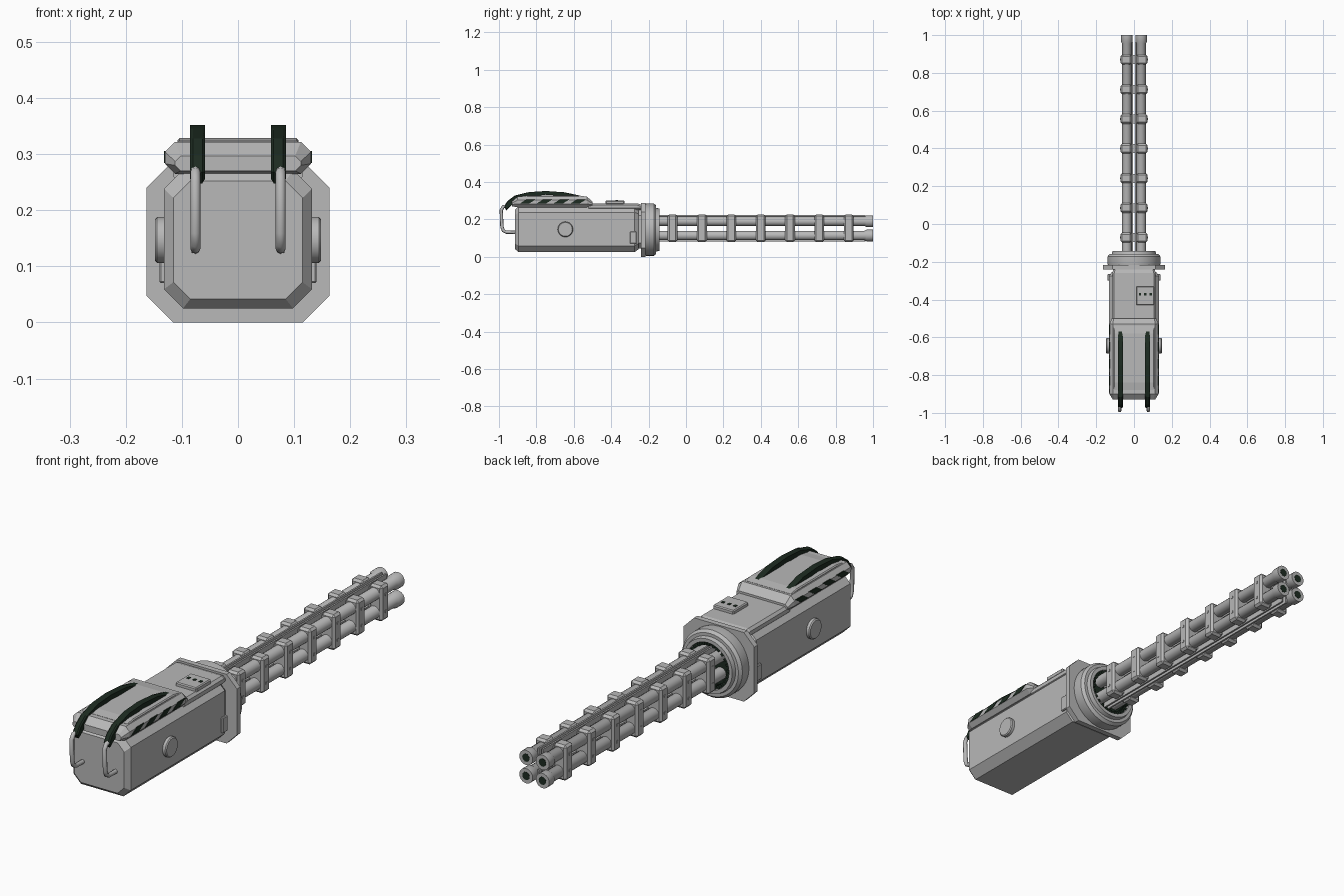
import bpy, bmesh, math
from mathutils import Matrix

if "Cube" in bpy.data.objects:
    bpy.data.objects.remove(bpy.data.objects["Cube"])


def material(name, rgb):
    m = bpy.data.materials.new(name)
    m.use_nodes = True
    m.diffuse_color = (*rgb, 1)
    m.node_tree.nodes["Principled BSDF"].inputs["Base Color"].default_value = (*rgb, 1)
    return m


grey = material("light grey metal", (0.48, 0.48, 0.48))
dark = material("dark green rubber", (0.012, 0.024, 0.015))


def finish(name, bm, mat, smooth=False):
    bmesh.ops.recalc_face_normals(bm, faces=bm.faces)
    me = bpy.data.meshes.new(name)
    bm.to_mesh(me)
    bm.free()
    me.materials.append(mat)
    if smooth:
        me.shade_smooth()
        me.set_sharp_from_angle(angle=math.radians(35))
    ob = bpy.data.objects.new(name, me)
    bpy.context.collection.objects.link(ob)
    return ob


def skin(bm, loops):
    """Join matching rings of points and cap both ends."""
    rings = [[bm.verts.new(p) for p in loop] for loop in loops]
    n = len(rings[0])
    for a, b in zip(rings, rings[1:]):
        for i in range(n):
            j = (i + 1) % n
            bm.faces.new((a[i], a[j], b[j], b[i]))
    bm.faces.new(rings[0])
    bm.faces.new(rings[-1])


def octagon(y, hw, z0, z1, c, x=0):
    right = [(hw - c, z0), (hw, z0 + c), (hw, z1 - c), (hw - c, z1)]
    pts = right + [(-a, b) for a, b in reversed(right)]
    return [(x + a, y, b) for a, b in pts]


def loft(name, sections, mat=grey):
    """Chamfered box: sections are (y, half width, bottom, top, chamfer)."""
    bm = bmesh.new()
    skin(bm, [octagon(*s) for s in sections])
    return finish(name, bm, mat)


def lathe(name, profile, x, z, mat=grey, sides=24):
    """Turned part along y: profile is (y, radius)."""
    bm = bmesh.new()
    turn = [2 * math.pi * i / sides for i in range(sides)]
    skin(bm, [[(x + r * math.cos(a), y, z + r * math.sin(a)) for a in turn]
              for y, r in profile])
    return finish(name, bm, mat, True)


def box(name, x, y, z, mat=grey, bevel=0.0):
    """Box from (min, max) pairs."""
    bm = bmesh.new()
    bmesh.ops.create_cube(bm, size=1)
    for v in bm.verts:
        for k, (lo, hi) in enumerate((x, y, z)):
            v.co[k] = hi if v.co[k] > 0 else lo
    if bevel:
        bmesh.ops.bevel(bm, geom=bm.edges[:], offset=bevel, segments=1, affect='EDGES')
    return finish(name, bm, mat)


def extrude_x(name, yz, x0, x1, mat, bevel=0.0):
    bm = bmesh.new()
    skin(bm, [[(x, y, z) for y, z in yz] for x in (x0, x1)])
    if bevel:
        long_edges = [e for e in bm.edges if abs(e.verts[0].co.x - e.verts[1].co.x) < 1e-5]
        bmesh.ops.bevel(bm, geom=long_edges, offset=bevel, segments=1, affect='EDGES')
    return finish(name, bm, mat)


# Receiver housing, neck and deck
loft("main_body", [(-0.915, 0.115, 0.042, 0.252, 0.03), (-0.895, 0.132, 0.025, 0.272, 0.034),
                   (-0.275, 0.132, 0.025, 0.272, 0.034), (-0.255, 0.118, 0.04, 0.26, 0.03)])
loft("neck", [(-0.26, 0.11, 0.045, 0.25, 0.03), (-0.23, 0.11, 0.045, 0.25, 0.03)])
loft("top_deck", [(-0.52, 0.115, 0.25, 0.286, 0.01), (-0.26, 0.115, 0.25, 0.286, 0.01),
                  (-0.235, 0.108, 0.25, 0.278, 0.01)])

# Top cover with raised panel
loft("top_cover", [(-0.93, 0.112, 0.27, 0.297, 0.01), (-0.9, 0.13, 0.265, 0.322, 0.018),
                   (-0.53, 0.13, 0.265, 0.322, 0.018), (-0.5, 0.118, 0.268, 0.295, 0.01)])
loft("cover_panel", [(-0.88, 0.108, 0.31, 0.323, 0.003), (-0.84, 0.108, 0.31, 0.329, 0.004),
                     (-0.58, 0.108, 0.31, 0.329, 0.004), (-0.54, 0.108, 0.31, 0.323, 0.003)])

# Sensor box with three dots
box("sensor_box", (0.012, 0.108), (-0.43, -0.33), (0.28, 0.301), bevel=0.004)
for i in range(3):
    x = 0.032 + 0.028 * i
    box("sensor_dot", (x - 0.006, x + 0.006), (-0.378, -0.364), (0.3, 0.303), dark)

# Parts repeated on both sides
for side, s in (("left", 1), ("right", -1)):
    # Slanted vents along the cover
    for i in range(4):
        y = -0.89 + 0.09 * i
        extrude_x(side + "_vent", [(y, 0.284), (y + 0.05, 0.284), (y + 0.085, 0.306),
                                   (y + 0.035, 0.306)], s * 0.128, s * 0.132, dark)

    # Round side cap
    cap = lathe(side + "_side_cap", [(0, 0.041), (0.014, 0.041), (0.018, 0.037)], 0, 0)
    cap.data.transform(Matrix.Translation((s * 0.13, -0.645, 0.147))
                       @ Matrix.Rotation(-s * math.pi / 2, 4, 'Z'))
    box(side + "_latch", sorted((s * 0.12, s * 0.14)), (-0.3, -0.265), (0.07, 0.135),
        bevel=0.003)

    # Curved rubber grip strip
    arc = [(-0.975, 0.268), (-0.955, 0.298), (-0.915, 0.328), (-0.84, 0.346),
           (-0.75, 0.352), (-0.65, 0.345), (-0.57, 0.328), (-0.51, 0.302)]
    under = [(y + (0.016 if y < -0.9 else 0), z - 0.02) for y, z in reversed(arc)]
    extrude_x(side + "_grip_strip", arc + under, s * 0.072 - 0.0135, s * 0.072 + 0.0135,
              dark, bevel=0.005)

    # Bent rear handle
    cu = bpy.data.curves.new(side + "_handle", 'CURVE')
    cu.dimensions = '3D'
    cu.bevel_depth = 0.009
    cu.bevel_resolution = 2
    cu.use_fill_caps = True
    path = [(-0.95, 0.272), (-0.977, 0.268), (-0.988, 0.25), (-0.984, 0.16),
            (-0.977, 0.14), (-0.96, 0.132), (-0.905, 0.131)]
    sp = cu.splines.new('POLY')
    sp.points.add(len(path) - 1)
    for p, (y, z) in zip(sp.points, path):
        p.co = (s * 0.076, y, z, 1)
    cu.materials.append(grey)
    bpy.context.collection.objects.link(bpy.data.objects.new(side + "_handle", cu))

# Mounting flange and rotor housing
loft("mounting_flange", [(-0.24, 0.163, 0, 0.288, 0.048), (-0.217, 0.163, 0, 0.288, 0.048)])
lathe("rotor_housing", [(-0.22, 0.138), (-0.21, 0.14), (-0.172, 0.14), (-0.16, 0.13),
                        (-0.16, 0.117), (-0.143, 0.113), (-0.143, 0.098), (-0.195, 0.094)],
      0, 0.145, sides=40)
lathe("rotor_disc", [(-0.2, 0.092), (-0.175, 0.092)], 0, 0.145, dark, 32)
bm = bmesh.new()
for i in range(24):
    bmesh.ops.create_cube(bm, size=1, matrix=Matrix.Translation((0, -0.165, 0.145))
                          @ Matrix.Rotation(2 * math.pi * i / 24, 4, 'Y')
                          @ Matrix.Translation((0.09, 0, 0))
                          @ Matrix.Diagonal((0.014, 0.035, 0.011, 1)))
finish("rotor_teeth", bm, dark)

# Four barrels with flared muzzles and dark bores
AXIS = 0.152
for sx in (-1, 1):
    for sz in (-1, 1):
        x, z = sx * 0.038, AXIS + sz * 0.038
        lathe("barrel", [(-0.185, 0.025), (0.955, 0.025), (0.965, 0.031), (1.0, 0.031)],
              x, z, sides=20)
        lathe("bore", [(0.995, 0.017), (1.001, 0.017)], x, z, dark, 10)
        # Rails between the barrels
        box("rail", sorted((sx * 0.006, sx * 0.013)), (-0.185, 0.96),
            sorted((AXIS + sz * 0.02, AXIS + sz * 0.071)))

# Barrel clamps: two bevelled cheeks joined by a bridge
for i in range(7):
    y = -0.072 + 0.157 * i
    for s in (-1, 1):
        box("clamp_cheek", sorted((s * 0.013, s * 0.072)), (y - 0.026, y + 0.026),
            (AXIS - 0.074, AXIS + 0.074), bevel=0.009)
        for dz in (-0.035, 0.035):
            box("clamp_bolt", sorted((s * 0.07, s * 0.074)), (y - 0.005, y + 0.005),
                (AXIS + dz - 0.005, AXIS + dz + 0.005))
    box("clamp_bridge", (-0.025, 0.025), (y - 0.024, y + 0.024), (AXIS - 0.06, AXIS + 0.06))
